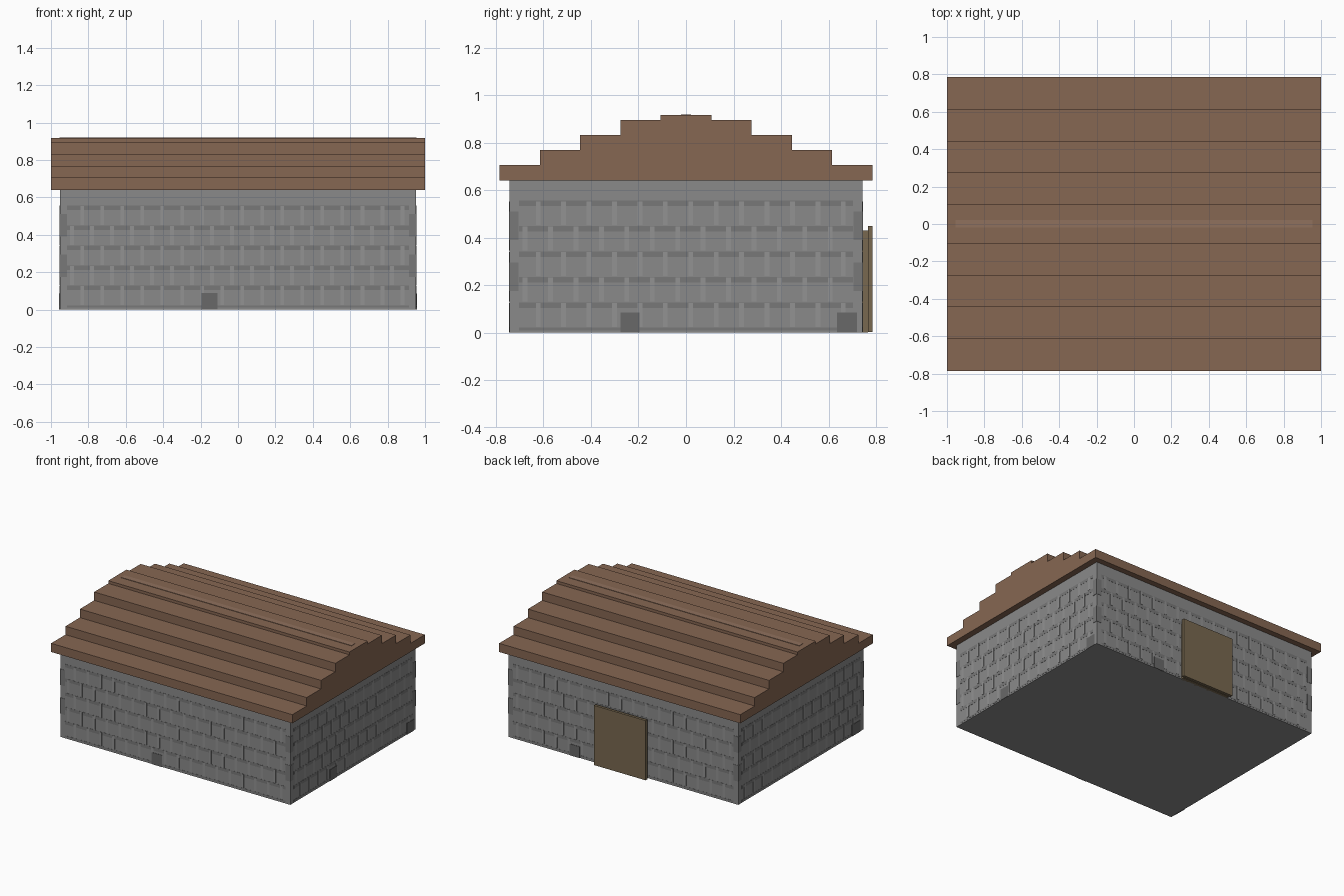
import bpy, bmesh
from mathutils import Matrix, Vector

if "Cube" in bpy.data.objects:
    bpy.data.objects.remove(bpy.data.objects["Cube"])


def material(name, rgb):
    m = bpy.data.materials.new(name)
    m.diffuse_color = (*rgb, 1)
    m.use_nodes = True
    m.node_tree.nodes["Principled BSDF"].inputs["Base Color"].default_value = m.diffuse_color
    return m


STONE = material("stone", (0.255, 0.255, 0.255))
DARK = material("dark_stone", (0.19, 0.19, 0.19))
BLOCK = material("block_stone", (0.14, 0.14, 0.14))
LIGHT = material("light_stone", (0.29, 0.29, 0.29))
ROOF = material("roof_wood", (0.24, 0.135, 0.085))
RIDGE = material("ridge_wood", (0.28, 0.165, 0.11))
DOOR = material("door_wood", (0.19, 0.14, 0.08))


def boxes(name, mat, spans):
    """One object from boxes given as (x0, x1, y0, y1, z0, z1)."""
    bm = bmesh.new()
    for x0, x1, y0, y1, z0, z1 in spans:
        loc = Vector((x0 + x1, y0 + y1, z0 + z1)) / 2
        size = Matrix.Diagonal((x1 - x0, y1 - y0, z1 - z0, 1))
        bmesh.ops.create_cube(bm, size=1, matrix=Matrix.Translation(loc) @ size)
    return finish(name, mat, bm)


def finish(name, mat, bm):
    me = bpy.data.meshes.new(name)
    bm.to_mesh(me)
    bm.free()
    me.materials.append(mat)
    ob = bpy.data.objects.new(name, me)
    bpy.context.collection.objects.link(ob)
    return ob


WX, WY, WZ = 0.953, 0.742, 0.64


def on_wall(side, a0, a1, z0, z1, t):
    """Thin slab on a wall, standing t proud of it."""
    if side in ("front", "back"):
        y = (-WY - t, -WY + 0.01) if side == "front" else (WY - 0.01, WY + t)
        return (a0, a1, *y, z0, z1)
    x = (-WX - t, -WX + 0.01) if side == "left" else (WX - 0.01, WX + t)
    return (*x, a0, a1, z0, z1)


# Solid walls
boxes("walls", STONE, [(-WX, WX, -WY, WY, 0, WZ)])

# Stone courses and staggered upright joints on each wall
PITCH = 0.107
for side in ("front", "back", "left", "right"):
    half = (WX if side in ("front", "back") else WY) - 0.04
    courses = [on_wall(side, -half, half, max(0.01, 0.105 + PITCH * (r - 1)),
                       0.128 + PITCH * (r - 1), 0.001) for r in range(6)]
    joints = []
    for r in range(5):
        z = 0.025 + PITCH * r
        a = -half + (0.08 if r % 2 == 0 else 0.025)
        while a < half - 0.01:
            joints.append(on_wall(side, a - 0.01, a + 0.01, z, z + 0.1, 0.002))
            a += PITCH
    boxes(side + "_courses", DARK, courses)
    boxes(side + "_joints", LIGHT, joints)

# Dark corner stones
corners = []
for sx in (-1, 1):
    for sy in (-1, 1):
        x0, x1 = sorted((sx * (WX - 0.038), sx * (WX + 0.002)))
        y0, y1 = sorted((sy * (WY - 0.038), sy * (WY + 0.002)))
        corners += [(x0, x1, y0, y1, z, z + 0.12) for z in (0.175, 0.39)]
boxes("corner_stones", DARK, corners)

# Odd dark blocks at the foot of the walls
boxes("foot_blocks", BLOCK, [
    on_wall("front", -0.195, -0.11, 0, 0.088, 0.003),
    on_wall("back", 0.36, 0.445, 0, 0.085, 0.003),
    on_wall("right", -0.275, -0.195, 0, 0.085, 0.003),
    on_wall("right", 0.635, 0.72, 0, 0.085, 0.003),
    on_wall("left", -0.70, -0.60, 0, 0.085, 0.003)])

# Stepped roof: half profile mirrored and extruded along x
steps = [(0.785, 0.705), (0.615, 0.768), (0.445, 0.832), (0.275, 0.895), (0.108, 0.916)]
profile, low = [], WZ
for y, z in steps:
    profile += [(y, low), (y, z)]
    low = z
profile += [(-y, z) for y, z in reversed(profile)]
bm = bmesh.new()
face = bm.faces.new([bm.verts.new((-1, y, z)) for y, z in profile])
new = bmesh.ops.extrude_face_region(bm, geom=[face])["geom"]
bmesh.ops.translate(bm, vec=(2, 0, 0),
                    verts=[v for v in new if isinstance(v, bmesh.types.BMVert)])
bmesh.ops.recalc_face_normals(bm, faces=bm.faces)
finish("stepped_roof", ROOF, bm)

# Ridge strip
boxes("ridge_strip", RIDGE, [(-0.955, 0.955, -0.02, 0.022, 0.91, 0.919)])

# Door on the back wall: inner panel and wider outer panel
boxes("door_inner", DOOR, [(-0.2, 0.2, WY - 0.01, 0.765, 0, 0.43)])
boxes("door_outer", DOOR, [(-0.215, 0.215, 0.765, 0.785, 0.003, 0.45)])
